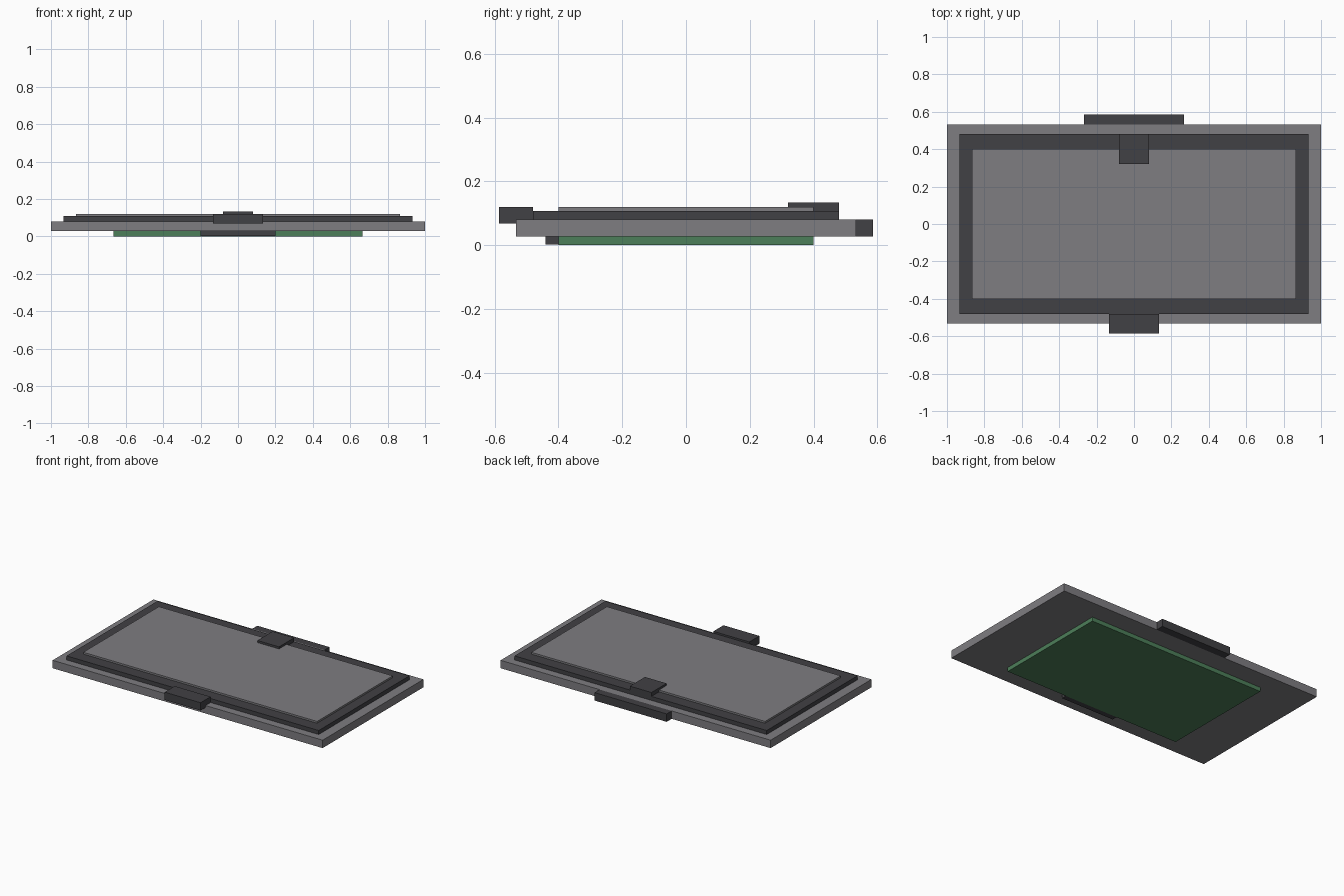
import bpy

cube = bpy.data.objects.get("Cube")
if cube:
    bpy.data.objects.remove(cube, do_unlink=True)


def make_material(name, rgb):
    mat = bpy.data.materials.new(name)
    mat.use_nodes = True
    colour = (*rgb, 1.0)
    mat.diffuse_color = colour
    mat.node_tree.nodes["Principled BSDF"].inputs["Base Color"].default_value = colour
    return mat


grey = make_material("panel grey", (0.21, 0.205, 0.22))
dark = make_material("dark plastic", (0.053, 0.052, 0.058))
green = make_material("board green", (0.073, 0.21, 0.1))


def box(name, half_width, y_range, z_range, mat):
    """Box centred on x = 0, given by its y and z extents."""
    (y0, y1), (z0, z1) = y_range, z_range
    bpy.ops.mesh.primitive_cube_add(size=1, location=(0, (y0 + y1) / 2, (z0 + z1) / 2))
    obj = bpy.context.object
    obj.name = name
    obj.scale = (2 * half_width, y1 - y0, z1 - z0)
    bpy.ops.object.transform_apply(location=False, rotation=False, scale=True)
    obj.data.materials.append(mat)
    return obj


# Levels shared by the stacked layers
board_top, plate_top, bezel_top, screen_top = 0.028, 0.081, 0.108, 0.12

# Stacked layers, bottom to top
box("circuit_board", 0.665, (-0.4, 0.4), (0, board_top), green)
box("base_plate", 1.0, (-0.533, 0.533), (board_top, plate_top), grey)
box("bezel", 0.934, (-0.48, 0.48), (plate_top, bezel_top), dark)
box("screen", 0.866, (-0.4, 0.4), (bezel_top, screen_top), grey)

# Connectors and ribbon tab around the edges
box("board_connector", 0.2, (-0.44, -0.4), (0.003, board_top), dark)
box("front_connector", 0.133, (-0.586, -0.48), (0.068, screen_top), dark)
box("back_connector", 0.267, (0.533, 0.586), (board_top, plate_top), dark)
box("ribbon_tab", 0.08, (0.32, 0.48), (bezel_top, 0.134), dark)
